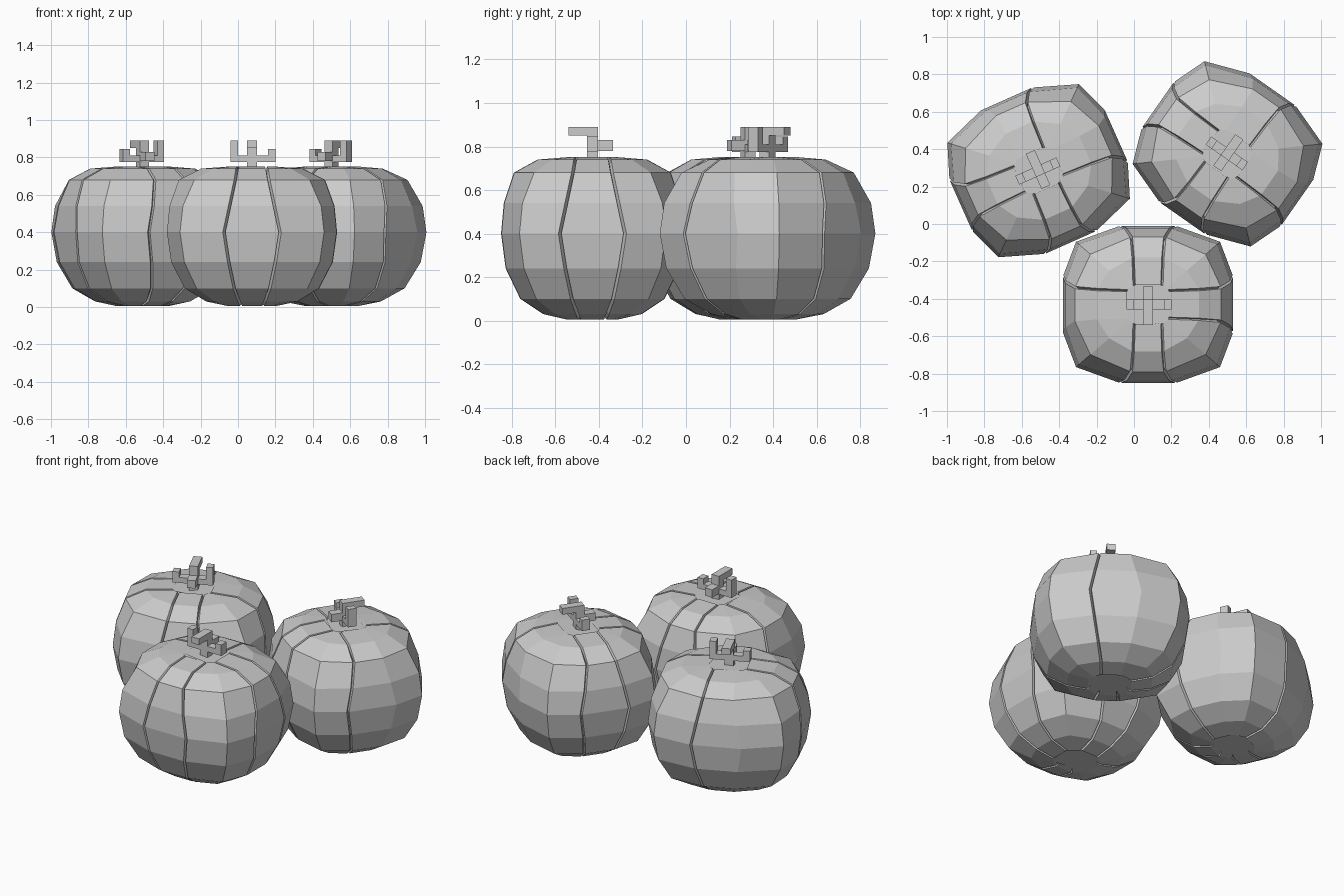
import bpy, bmesh, math
from mathutils import Vector, Matrix

cube = bpy.data.objects.get("Cube")
if cube:
    bpy.data.objects.remove(cube, do_unlink=True)

grey = bpy.data.materials.new("light_grey")
grey.use_nodes = True
colour = (0.6, 0.6, 0.6, 1)
grey.diffuse_color = colour
grey.node_tree.nodes["Principled BSDF"].inputs["Base Color"].default_value = colour

# Half sizes of the widest ring: side reach, front reach, corner
REACH_X, REACH_Y = 0.455, 0.42
CORNER_X, CORNER_Y = 0.385, 0.335

# Rings from bottom to top: height, reach scale, corner scale, half width of middle panel
RINGS = [
    (0.005, 0.28, 0.26, 0.06),
    (0.03, 0.54, 0.52, 0.07),
    (0.10, 0.79, 0.77, 0.095),
    (0.24, 0.95, 0.94, 0.125),
    (0.40, 1.00, 1.00, 0.15),
    (0.54, 0.97, 0.96, 0.12),
    (0.68, 0.86, 0.80, 0.09),
    (0.74, 0.60, 0.54, 0.08),
    (0.752, 0.25, 0.26, 0.075),
]


def ring_columns(reach, corner, half):
    """Twelve points round the ring, anticlockwise from the right side."""
    x, y = REACH_X * reach, REACH_Y * reach
    cx, cy = CORNER_X * corner, CORNER_Y * corner
    return [(x, -half), (x, half), (cx, cy), (half, y), (-half, y), (-cx, cy),
            (-x, half), (-x, -half), (-cx, -cy), (-half, -y), (half, -y), (cx, -cy)]


def link(name, bm, place):
    bmesh.ops.recalc_face_normals(bm, faces=bm.faces)
    mesh = bpy.data.meshes.new(name)
    bm.to_mesh(mesh)
    bm.free()
    mesh.materials.append(grey)
    obj = bpy.data.objects.new(name, mesh)
    obj.matrix_world = place
    bpy.context.collection.objects.link(obj)


def make_body(name, place, grooves):
    bm = bmesh.new()
    loops = []
    for level, (z, reach, corner, half) in enumerate(RINGS):
        pts = [Vector((x, y, z)) for x, y in ring_columns(reach, corner, half)]
        # Grooves sink inward on the sides, and downward on the flat top
        drop = Vector((0, 0, -0.02 if level > 6 else 0.02 if level < 2 else 0))
        loop = []
        for i, p in enumerate(pts):
            if i in grooves:
                before = (pts[i - 1] - p).normalized()
                after = (pts[(i + 1) % len(pts)] - p).normalized()
                inward = Vector((-p.x, -p.y, 0)).normalized()
                depth = 0.005 if level > 6 else 0.025
                loop += [p + before * 0.007, p + inward * depth + drop, p + after * 0.007]
            else:
                loop.append(p)
        loops.append([bm.verts.new(p) for p in loop])
    # Skin between rings, then both caps
    for low, high in zip(loops, loops[1:]):
        for i in range(len(low)):
            j = (i + 1) % len(low)
            bm.faces.new((low[i], low[j], high[j], high[i]))
    bm.faces.new(loops[-1])
    bm.faces.new(loops[0][::-1])
    link(name, bm, place)


def add_box(bm, x0, x1, y0, y1, z0, z1):
    centre = Matrix.Translation(((x0 + x1) / 2, (y0 + y1) / 2, (z0 + z1) / 2))
    size = Matrix.Diagonal((x1 - x0, y1 - y0, z1 - z0, 1))
    bmesh.ops.create_cube(bm, size=1, matrix=centre @ size)


def make_stem(name, place):
    bm = bmesh.new()
    w = 0.026
    add_box(bm, -w, w, -w, w, 0.73, 0.89)               # trunk
    add_box(bm, -0.125, -w, -w, w, 0.775, 0.81)         # left arm
    add_box(bm, w, 0.115, -w, w, 0.775, 0.81)           # right arm
    add_box(bm, -0.125, -0.085, -w, w, 0.81, 0.845)     # short upright
    add_box(bm, 0.075, 0.115, -w, w, 0.81, 0.89)        # tall upright
    add_box(bm, -w, w, w, 0.11, 0.85, 0.89)             # high branch
    add_box(bm, -w, w, -0.095, -w, 0.78, 0.83)          # low branch
    link(name, bm, place)


# Position, turn and the grooved columns of each gourd
GOURDS = {
    "front": (0.075, -0.43, 180, {0, 3, 4, 6, 7, 9, 10}),
    "back_right": (-0.51, 0.285, 24, {0, 3, 6, 7, 9, 10}),
    "back_left": (0.5, 0.375, -35, {0, 3, 6, 7, 9, 10}),
}
for side, (x, y, turn, grooves) in GOURDS.items():
    place = Matrix.Translation((x, y, 0)) @ Matrix.Rotation(math.radians(turn), 4, "Z")
    make_body(side + "_pumpkin", place, grooves)
    make_stem(side + "_stem", place)
